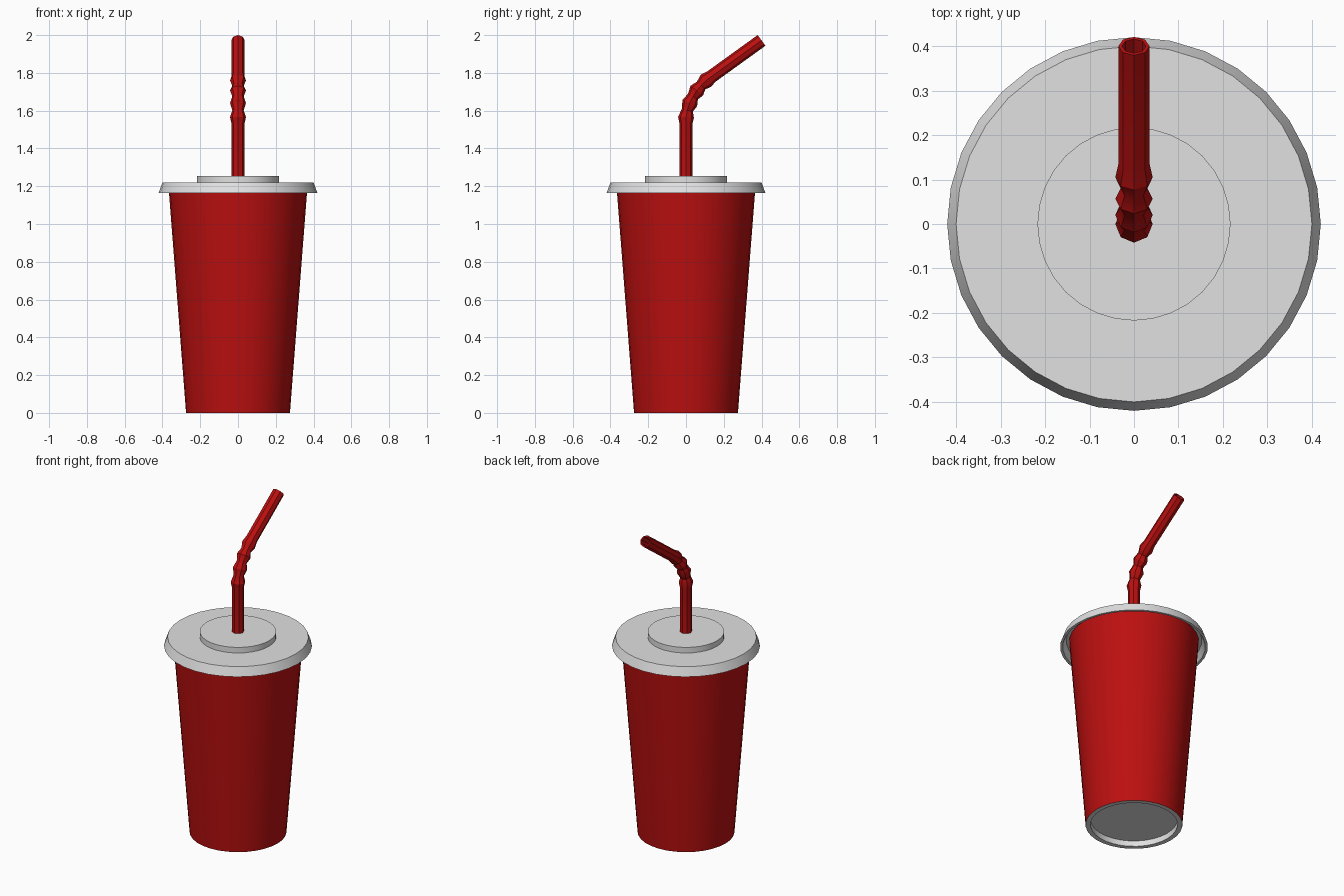
import bpy, bmesh, math
from mathutils import Vector

if "Cube" in bpy.data.objects:
    bpy.data.objects.remove(bpy.data.objects["Cube"])


def material(name, color):
    m = bpy.data.materials.new(name)
    m.diffuse_color = (*color, 1)
    m.use_nodes = True
    m.node_tree.nodes["Principled BSDF"].inputs["Base Color"].default_value = m.diffuse_color
    return m


red = material("red", (0.5, 0.005, 0.005))
white = material("off white", (0.75, 0.75, 0.75))


def rings_object(name, rings, sides, mats, rule=None):
    """Skin rings given as (y, z, radius, tilt in degrees); cap both ends."""
    bm = bmesh.new()
    loops = []
    for y, z, r, tilt in rings:
        t = math.radians(tilt)
        u, v = Vector((1, 0, 0)), Vector((0, math.cos(t), -math.sin(t)))
        loop = []
        for i in range(sides):
            a = 2 * math.pi * i / sides
            p = Vector((0, y, z)) + r * (u * math.cos(a) + v * math.sin(a))
            loop.append(bm.verts.new(p))
        loops.append(loop)
    for k, (a, b) in enumerate(zip(loops, loops[1:])):
        for i in range(sides):
            j = (i + 1) % sides
            f = bm.faces.new((a[i], a[j], b[j], b[i]))
            f.material_index = rule(k) if rule else 0
    for k, loop in ((-1, loops[0][::-1]), (len(loops), loops[-1])):
        f = bm.faces.new(loop)
        f.material_index = rule(k) if rule else 0
    bmesh.ops.recalc_face_normals(bm, faces=bm.faces)
    me = bpy.data.meshes.new(name)
    bm.to_mesh(me)
    bm.free()
    for m in mats:
        me.materials.append(m)
    ob = bpy.data.objects.new(name, me)
    bpy.context.collection.objects.link(ob)
    bpy.ops.object.select_all(action='DESELECT')
    ob.select_set(True)
    bpy.context.view_layer.objects.active = ob
    bpy.ops.object.shade_smooth_by_angle(angle=math.radians(30))
    return ob


def lathe(name, profile, mats, rule=None):
    return rings_object(name, [(0, z, r, 0) for r, z in profile], 32, mats, rule)


# Cup: white recessed base and foot ring, red wall
lathe("cup", [(0.247, 0.035), (0.247, 0), (0.275, 0), (0.368, 1.20)],
      [white, red], lambda k: 1 if k == 2 else 0)

# Lid: hollow flared lip, flat top and raised centre disc
lathe("lid", [(0.385, 1.205), (0.405, 1.165), (0.42, 1.165), (0.40, 1.22),
              (0.217, 1.22), (0.217, 1.255)], [white])

# Straw: straight stem, ribbed bend, angled hollow tip
straw = [(0, 1.24, 0.034, 0), (0, 1.53, 0.034, 0), (0, 1.565, 0.042, 3),
         (0.007, 1.602, 0.030, 15), (0.020, 1.64, 0.042, 23),
         (0.037, 1.675, 0.030, 30), (0.057, 1.706, 0.042, 37),
         (0.080, 1.733, 0.030, 43), (0.105, 1.758, 0.042, 49),
         (0.135, 1.781, 0.035, 54), (0.400, 1.972, 0.035, 54),
         (0.400, 1.972, 0.027, 54), (0.280, 1.8855, 0.027, 54)]
rings_object("straw", straw, 8, [red])
